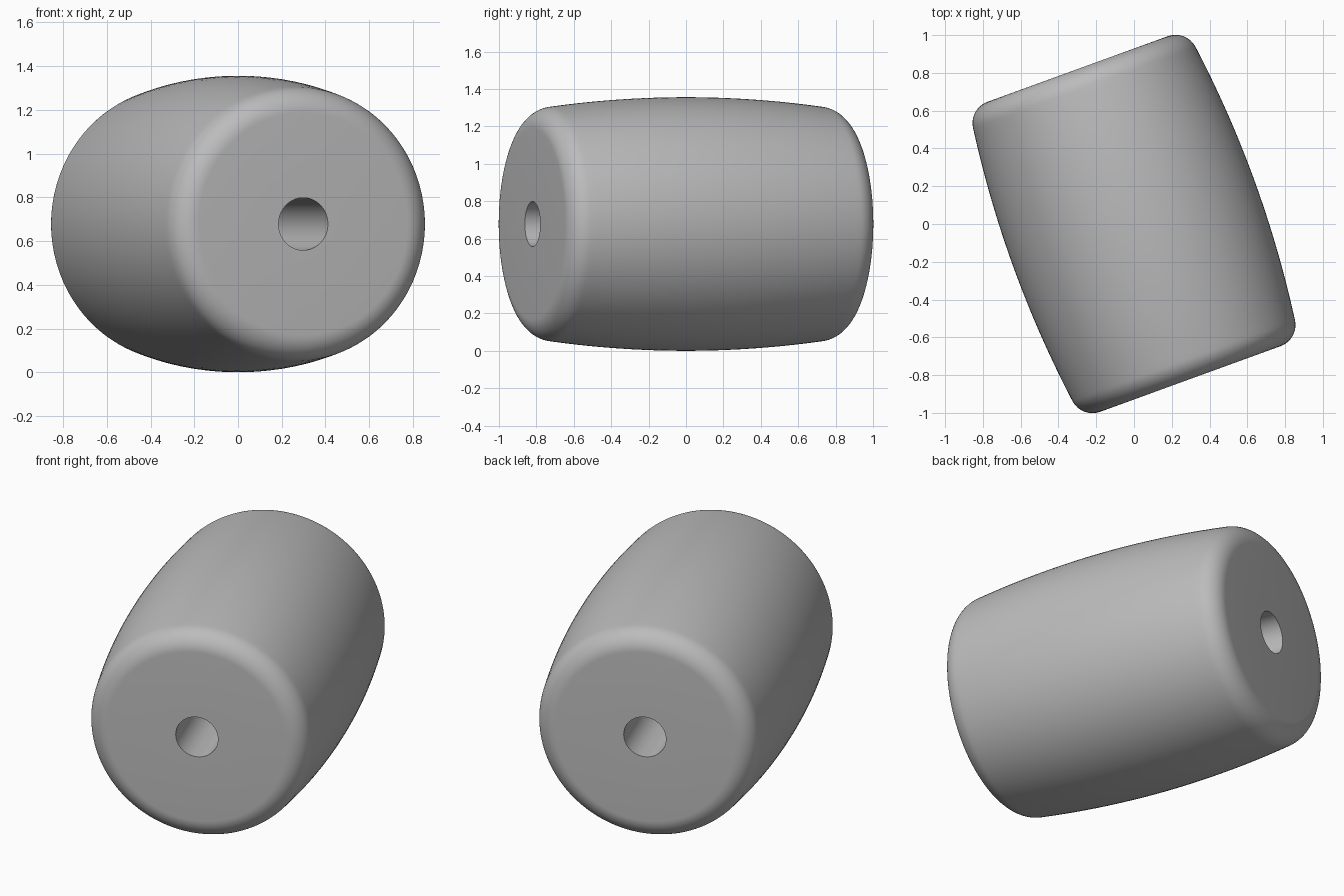
import bpy, bmesh
from math import sin, cos, pi, radians, sqrt
from mathutils import Matrix, Vector

cube = bpy.data.objects.get("Cube")
if cube:
    bpy.data.objects.remove(cube, do_unlink=True)

HALF_LENGTH = 0.873
MID_RADIUS = 0.678
BULGE = 5.8          # radius of the long barrel curve
HOLE_RADIUS = 0.12
FILLET = 0.12
SEGMENTS = 128

# Half profile as (radius, distance along axis): barrel curve, rounded rim
fillet_r, fillet_a = 0.508, HALF_LENGTH - FILLET
start = 0.132        # slope angle where the barrel meets the rim
edge = fillet_a + FILLET * sin(start)
half = []
for i in range(12):
    a = edge * (i + 0.5) / 12
    half.append((MID_RADIUS - BULGE + sqrt(BULGE ** 2 - a * a), a))
for i in range(13):
    t = start + (pi / 2 - start) * i / 12
    half.append((fillet_r + FILLET * cos(t), fillet_a + FILLET * sin(t)))
half.append((HOLE_RADIUS, HALF_LENGTH))
profile = [(r, -a) for r, a in reversed(half)] + half

# Spin the closed profile into a bead with a through hole
bm = bmesh.new()
ring = [bm.verts.new((r, a, 0)) for r, a in profile]
edges = [bm.edges.new((v, ring[(i + 1) % len(ring)])) for i, v in enumerate(ring)]
bmesh.ops.spin(bm, geom=ring + edges, cent=(0, 0, 0), axis=(0, 1, 0),
               angle=2 * pi, steps=SEGMENTS, use_merge=False)
bmesh.ops.remove_doubles(bm, verts=bm.verts, dist=0.0001)
bmesh.ops.recalc_face_normals(bm, faces=bm.faces)

# Turn the bead and rest it on the ground
bmesh.ops.transform(bm, verts=bm.verts, matrix=Matrix.Translation(
    Vector((0, 0, MID_RADIUS))) @ Matrix.Rotation(radians(20), 4, 'Z'))
mesh = bpy.data.meshes.new("barrel_bead")
bm.to_mesh(mesh)
bm.free()
bead = bpy.data.objects.new("barrel_bead", mesh)
bpy.context.collection.objects.link(bead)

# Plain grey material
grey = bpy.data.materials.new("plain_grey")
grey.use_nodes = True
colour = (0.5, 0.5, 0.5, 1)
grey.diffuse_color = colour
grey.node_tree.nodes["Principled BSDF"].inputs["Base Color"].default_value = colour
mesh.materials.append(grey)

# Smooth curves with crisp hole edges
bpy.ops.object.select_all(action='DESELECT')
bead.select_set(True)
bpy.context.view_layer.objects.active = bead
bpy.ops.object.shade_smooth_by_angle(angle=radians(35))
